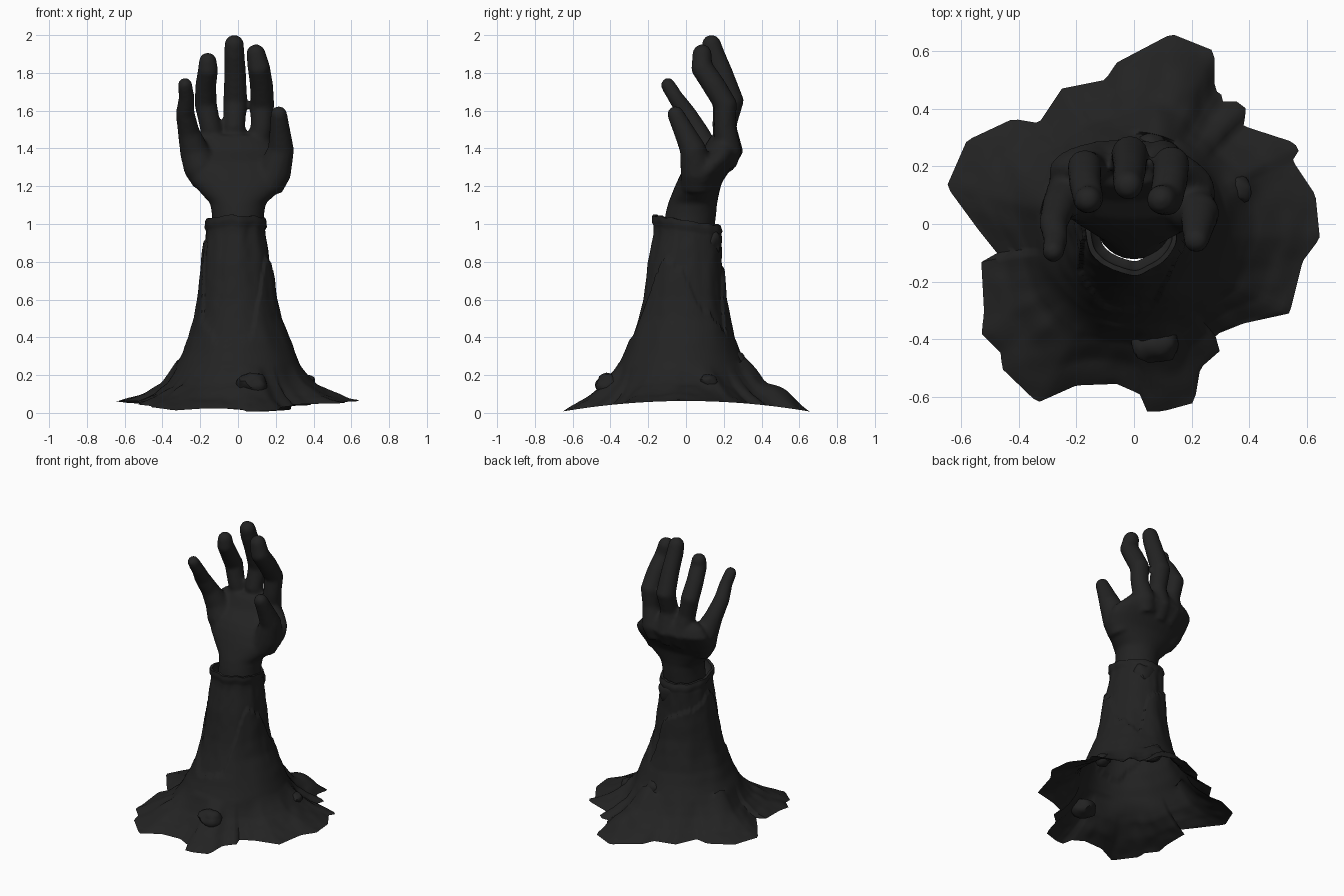
import bpy, bmesh, math
from mathutils import Vector, noise

if "Cube" in bpy.data.objects:
    bpy.data.objects.remove(bpy.data.objects["Cube"])

dark = bpy.data.materials.new("charcoal")
dark.diffuse_color = (0.0165, 0.0165, 0.0165, 1)
dark.use_nodes = True
dark.node_tree.nodes["Principled BSDF"].inputs["Base Color"].default_value = dark.diffuse_color


def finish(bm, name, angle=40):
    bmesh.ops.recalc_face_normals(bm, faces=bm.faces)
    me = bpy.data.meshes.new(name)
    bm.to_mesh(me)
    bm.free()
    ob = bpy.data.objects.new(name, me)
    bpy.context.collection.objects.link(ob)
    me.materials.append(dark)
    bpy.ops.object.select_all(action='DESELECT')
    ob.select_set(True)
    bpy.context.view_layer.objects.active = ob
    bpy.ops.object.shade_smooth_by_angle(angle=math.radians(angle))
    return ob


def bridge(bm, rings):
    n = len(rings[0])
    for a, b in zip(rings, rings[1:]):
        for i in range(n):
            j = (i + 1) % n
            bm.faces.new((a[i], a[j], b[j], b[i]))


def interp(table, x):
    """Piecewise linear rows (key, values...) -> values at x."""
    if x <= table[0][0]:
        return table[0][1:]
    for a, b in zip(table, table[1:]):
        if x <= b[0]:
            t = (x - a[0]) / (b[0] - a[0])
            return [p + (q - p) * t for p, q in zip(a[1:], b[1:])]
    return table[-1][1:]


def loft(bm, sections, n=28):
    """Closed stack of ellipses: z, cx, cy, rx, ry."""
    rings = []
    for z, cx, cy, rx, ry in sections:
        rings.append([bm.verts.new((cx + rx * math.cos(k * math.tau / n),
                                    cy + ry * math.sin(k * math.tau / n), z)) for k in range(n)])
    bridge(bm, rings)
    bm.faces.new(rings[0][::-1])
    bm.faces.new(rings[-1])


def finger(bm, path, n=14):
    """Rounded tube through (x, y, z, radius) points, with a ball at the tip."""
    pts = [Vector(p[:3]) for p in path]
    rings = []
    for i, p in enumerate(pts):
        d = (pts[min(i + 1, len(pts) - 1)] - pts[max(i - 1, 0)]).normalized()
        u = d.cross(Vector((0, 1, 0.3))).normalized()
        v = d.cross(u)
        rings.append([bm.verts.new(p + path[i][3] * (u * math.cos(k * math.tau / n) + v * math.sin(k * math.tau / n)))
                      for k in range(n)])
    bridge(bm, rings)
    bm.faces.new(rings[0][::-1])
    bm.faces.new(rings[-1])
    ball = bmesh.ops.create_uvsphere(bm, u_segments=14, v_segments=10, radius=path[-1][3])
    bmesh.ops.translate(bm, verts=ball['verts'], vec=pts[-1])


# Hand: wrist and palm loft, four fingers and thumb, fused into one skin
bm = bmesh.new()
loft(bm, [(0.93, 0, 0.01, .135, .135), (1.05, 0, 0.025, .138, .135), (1.11, 0, .035, .148, .13),
          (1.16, .005, .05, .20, .125), (1.22, .01, .07, .255, .12), (1.28, .0, .105, .285, .125),
          (1.33, -.01, .14, .285, .125), (1.39, -.04, .19, .255, .105), (1.44, -.05, .195, .215, .08),
          (1.47, -.05, .195, .18, .06)])
for path in (
    [(.08, .20, 1.32, .07), (.10, .225, 1.39, .07), (.125, .205, 1.52, .058), (.13, .21, 1.63, .063),
     (.125, .15, 1.73, .062), (.11, .083, 1.83, .060), (.095, .085, 1.90, .052)],
    [(-.02, .19, 1.32, .07), (-.02, .235, 1.39, .07), (-.02, .21, 1.52, .058), (-.015, .245, 1.65, .064),
     (-.015, .19, 1.80, .058), (-.02, .15, 1.90, .055), (-.02, .135, 1.95, .052)],
    [(-.10, .18, 1.32, .07), (-.12, .22, 1.39, .07), (-.148, .195, 1.52, .056), (-.172, .20, 1.64, .060),
     (-.17, .14, 1.74, .056), (-.158, .085, 1.82, .054), (-.16, .085, 1.86, .048)],
    [(-.17, .08, 1.22, .07), (-.20, .10, 1.30, .09), (-.232, .10, 1.39, .078), (-.262, .06, 1.49, .058),
     (-.28, .00, 1.59, .050), (-.272, -.055, 1.67, .042), (-.28, -.095, 1.735, .039)],
    [(.15, .06, 1.20, .09), (.195, .06, 1.28, .09), (.228, .035, 1.40, .07), (.222, -.01, 1.49, .056),
     (.216, -.055, 1.58, .045)],
):
    finger(bm, path)
hand = finish(bm, "hand", 80)
skin = hand.modifiers.new("fuse", 'REMESH')
skin.mode, skin.voxel_size, skin.use_smooth_shade = 'VOXEL', 0.013, True
soft = hand.modifiers.new("soften", 'SMOOTH')
soft.factor, soft.iterations = 0.5, 4

# Sleeve: draped cloth tube flaring into a ragged ground sheet
rim = [(.13, .66), (.28, .60), (.28, .46), (.30, .46), (.31, .42), (.35, .43), (.39, .40), (.38, .34),
       (.55, .285), (.575, .26), (.55, .22), (.63, .10), (.645, -.05), (.585, -.13), (.54, -.31), (.38, -.345),
       (.28, -.385), (.31, -.43), (.23, -.50), (.21, -.62), (.10, -.65), (.04, -.65), (.02, -.59), (-.06, -.555),
       (-.2, -.56), (-.335, -.62), (-.46, -.50), (-.46, -.45), (-.53, -.38), (-.52, -.31), (-.53, -.13),
       (-.46, -.12), (-.54, -.02), (-.65, .13), (-.58, .29), (-.42, .365), (-.33, .35), (-.25, .47),
       (-.1, .50), (-.06, .56)]


def rim_radius(c, s):
    """Distance from the axis to the ragged outline along a direction."""
    best = 0
    for (ax, ay), (bx, by) in zip(rim, rim[1:] + rim[:1]):
        ex, ey = bx - ax, by - ay
        den = c * ey - s * ex
        if abs(den) > 1e-9:
            r, u = (ax * ey - ay * ex) / den, (ax * s - ay * c) / den
            if r > 0 and -1e-6 <= u <= 1 + 1e-6:
                best = max(best, r)
    return best


# z, centre x, centre y, half width, half depth
body = [(.25, 0, -.02, .33, .34), (.32, .005, -.02, .29, .30), (.40, .005, -.02, .255, .262), (.5, 0, -.015, .22, .235),
        (.6, -.002, -.012, .20, .213), (.8, -.005, -.005, .178, .193), (.95, -.01, .01, .16, .178),
        (1.04, -.01, -.005, .152, .162)]
# Upper edge of the outer cloth layer by angle in degrees
ledge = [(0, .73), (20, .58), (60, .42), (75, .72), (100, .78), (150, .84), (178, .92), (195, .88),
         (215, .5), (250, .36), (285, .40), (310, .70), (325, .82), (340, .80), (360, .73)]
flare = [(0, .25), (.10, .205), (.27, .15), (.6, .095), (.85, .07), (1, .055)]
# Mounds in the sheet: x, y, height, spread
mounds = [(.16, .50, .05, .09), (.08, -.40, .02, .08), (.08, .34, .05, .07), (-.33, .08, .03, .06), (.36, .13, .02, .05)]

N = 180
bm = bmesh.new()
rings = []


def cloth_noise(x, y, z, size):
    return noise.noise(Vector((x, y, z)) * size)


def mound(x, y):
    return sum(h * math.exp(-((x - a) ** 2 + (y - b) ** 2) / w ** 2) for a, b, h, w in mounds)


dirs = [(k * 360 / N, math.cos(k * math.tau / N), math.sin(k * math.tau / N)) for k in range(N)]
for s in range(18):                                     # ground sheet, outside in
    t = 1 - s / 18
    ring = []
    for deg, c, sn in dirs:
        R = rim_radius(c, sn)
        ex, ey = .33 * c, -.02 * (1 - t) + .34 * sn
        x, y = ex + (R * c - ex) * t, ey + (R * sn - ey) * t
        z = interp(flare, t)[0] + mound(x, y) * min(1, (1 - t) * 5)
        z += t * (.008 - .055 * (y / .65) ** 2) + .02 * (1 - t) * cloth_noise(x, y, 0, 7)
        if t < 1:
            z += .008 * cloth_noise(x, y, 3, 14)
        ring.append(bm.verts.new((x, y, max(z, 0.0))))
    rings.append(ring)
top_rows = 46
for s in range(top_rows + 1):                           # upright tube
    f = s / top_rows
    ring = []
    for deg, c, sn in dirs:
        top = 1.02 - .025 * sn + .012 * cloth_noise(c, sn, 5, 3)
        z = .25 + (top - .25) * f
        cx, cy, rx, ry = interp(body, z)
        fade = min(1, f * 6)
        off = .009 * cloth_noise(c * 1.2, sn * 1.2, z * .8, 2) * fade
        off += .003 * cloth_noise(c, sn, z * 3, 4) * fade
        h = interp(ledge, deg)[0] + .02 * cloth_noise(c, sn, 9, 6)
        off += .012 * fade if z < h else 0
        off += .01 if f > .955 else 0                   # rolled cuff
        if s == 0:
            z += .02 * cloth_noise(.33 * c, .34 * sn, 0, 7) + mound(.33 * c, .34 * sn - .02)
        ring.append(bm.verts.new((cx + (rx + off) * c, cy + (ry + off) * sn, z)))
    rings.append(ring)
inner = []                                              # cuff turned inward and tucked to the wrist
for scale, dz in ((.9, 0), (.87, -.05), (.72, -.07)):
    inner.append([bm.verts.new((v.co.x * scale, v.co.y * scale, v.co.z + dz)) for v in rings[-1]])
bridge(bm, rings + inner)
finish(bm, "sleeve", 50)

# Lumps of earth on the sheet and a torn cloth pad behind the cuff: x, y, z, radii
lumps = [("front_lump", .08, -.41, .15, .085, .07, .06), ("back_lump", .06, .25, .27, .06, .07, .06),
         ("side_lump", .36, .12, .165, .05, .05, .04), ("torn_pad", .03, .145, .91, .08, .045, .075)]
for i, (name, x, y, z, a, b, h) in enumerate(lumps):
    bm = bmesh.new()
    bmesh.ops.create_icosphere(bm, subdivisions=3, radius=1)
    for v in bm.verts:
        r = 1 + .25 * noise.noise(v.co * 1.5 + Vector((i * 7, 0, 0)))
        v.co = Vector((x + v.co.x * a * r, y + v.co.y * b * r, z + v.co.z * h * r))
    finish(bm, name, 35)
